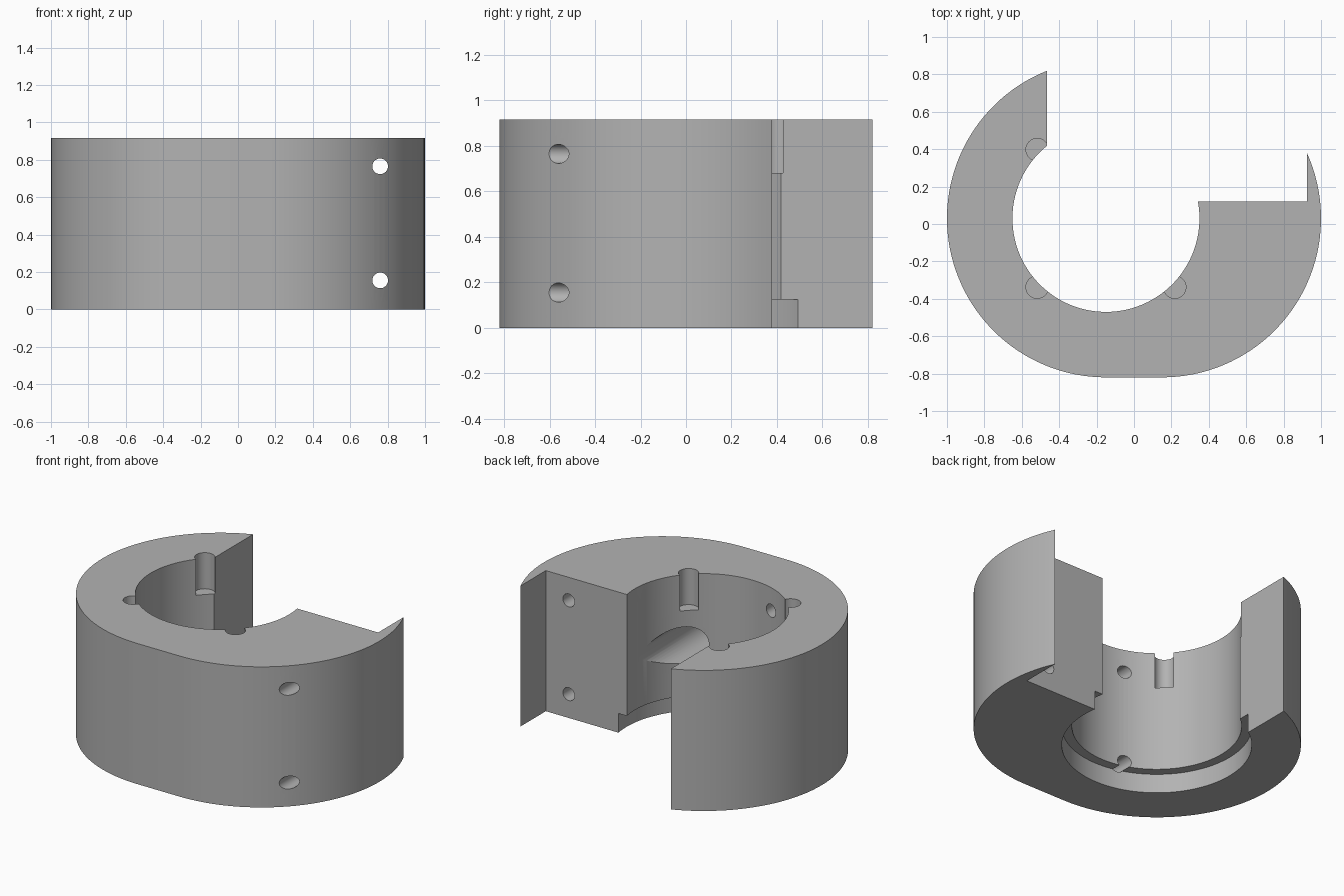
import bpy, bmesh, math
from mathutils import Matrix, Vector

cube = bpy.data.objects.get("Cube")
if cube:
    bpy.data.objects.remove(cube, do_unlink=True)

HEIGHT = 0.915
R_OUT, R_BORE = 0.85, 0.5
CY = 0.03                 # y of every arc centre
CX = 0.15                 # outer arcs sit at +CX and -CX, the bore at -CX
WALL_X, FACE_Y, LIP_X = -0.465, 0.12, 0.925

grey = bpy.data.materials.new("plain grey")
grey.use_nodes = True
grey.diffuse_color = (0.45, 0.45, 0.45, 1)
grey.node_tree.nodes["Principled BSDF"].inputs["Base Color"].default_value = grey.diffuse_color


def new_object(name, bm):
    mesh = bpy.data.meshes.new(name)
    bmesh.ops.recalc_face_normals(bm, faces=bm.faces)
    bm.to_mesh(mesh)
    bm.free()
    obj = bpy.data.objects.new(name, mesh)
    bpy.context.collection.objects.link(obj)
    mesh.materials.append(grey)
    return obj


def arc(cx, radius, start, end, steps):
    angles = [start + (end - start) * i / steps for i in range(steps + 1)]
    return [(cx + radius * math.cos(a), CY + radius * math.sin(a)) for a in angles]


def cylinder(name, radius, start, end, segments=48):
    """Cylinder whose axis runs from start to end."""
    start, end = Vector(start), Vector(end)
    axis = end - start
    turn = axis.to_track_quat('Z', 'Y').to_matrix().to_4x4()
    bm = bmesh.new()
    bmesh.ops.create_cone(bm, cap_ends=True, segments=segments, radius1=radius,
                          radius2=radius, depth=axis.length,
                          matrix=Matrix.Translation((start + end) / 2) @ turn)
    return new_object(name, bm)


# Open ring body: outer arcs, straight wall, bore arc, flat face and thin lip
outline = arc(CX, R_OUT, math.acos((LIP_X - CX) / R_OUT), -math.pi / 2, 40)
outline += arc(-CX, R_OUT, -math.pi / 2, math.acos((WALL_X + CX) / R_OUT) - math.tau, 56)
outline += arc(-CX, R_BORE, math.acos((WALL_X + CX) / R_BORE),
               math.tau + math.asin((FACE_Y - CY) / R_BORE), 72)
outline.append((LIP_X, FACE_Y))

bm = bmesh.new()
base = bm.faces.new([bm.verts.new((x, y, 0)) for x, y in outline])
top = bmesh.ops.extrude_face_region(bm, geom=[base])
bmesh.ops.translate(bm, vec=(0, 0, HEIGHT),
                    verts=[v for v in top["geom"] if isinstance(v, bmesh.types.BMVert)])
body = new_object("open_ring_body", bm)

# Counterbore under the bore
cutters = [cylinder("counterbore_cutter", 0.56, (-CX, CY, -0.1), (-CX, CY, 0.125), 128)]

# Round notches at the top of the bore
for i, angle in enumerate((135, 225, 315)):
    a = math.radians(angle)
    x, y = -CX + 0.52 * math.cos(a), CY + 0.52 * math.sin(a)
    cutters.append(cylinder(f"notch_cutter_{i}", 0.06, (x, y, 0.68), (x, y, 1.1), 32))

# Screw holes: through holes in the thick side, blind ones from the bore
for z in (0.155, 0.765):
    cutters.append(cylinder("through_hole_cutter", 0.042, (0.76, -1, z), (0.76, 0.3, z), 32))
    cutters.append(cylinder("blind_hole_cutter", 0.042, (-0.3, -0.65, z), (-0.3, -0.2, z), 32))

# Round pocket in the side of the bore
mid = HEIGHT / 2
cutters.append(cylinder("pocket_cutter", 0.118, (0.23, -0.65, mid), (0.23, 0.1, mid), 48))

bpy.context.view_layer.objects.active = body
for cutter in cutters:
    cutter.hide_render = True
    mod = body.modifiers.new(cutter.name, 'BOOLEAN')
    mod.operation = 'DIFFERENCE'
    mod.solver = 'EXACT'
    mod.object = cutter
    bpy.ops.object.modifier_apply(modifier=mod.name)
    bpy.data.objects.remove(cutter, do_unlink=True)

# Smooth curved walls, keep edges crisp
bpy.ops.object.select_all(action='DESELECT')
body.select_set(True)
bpy.ops.object.shade_smooth_by_angle(angle=math.radians(25))
